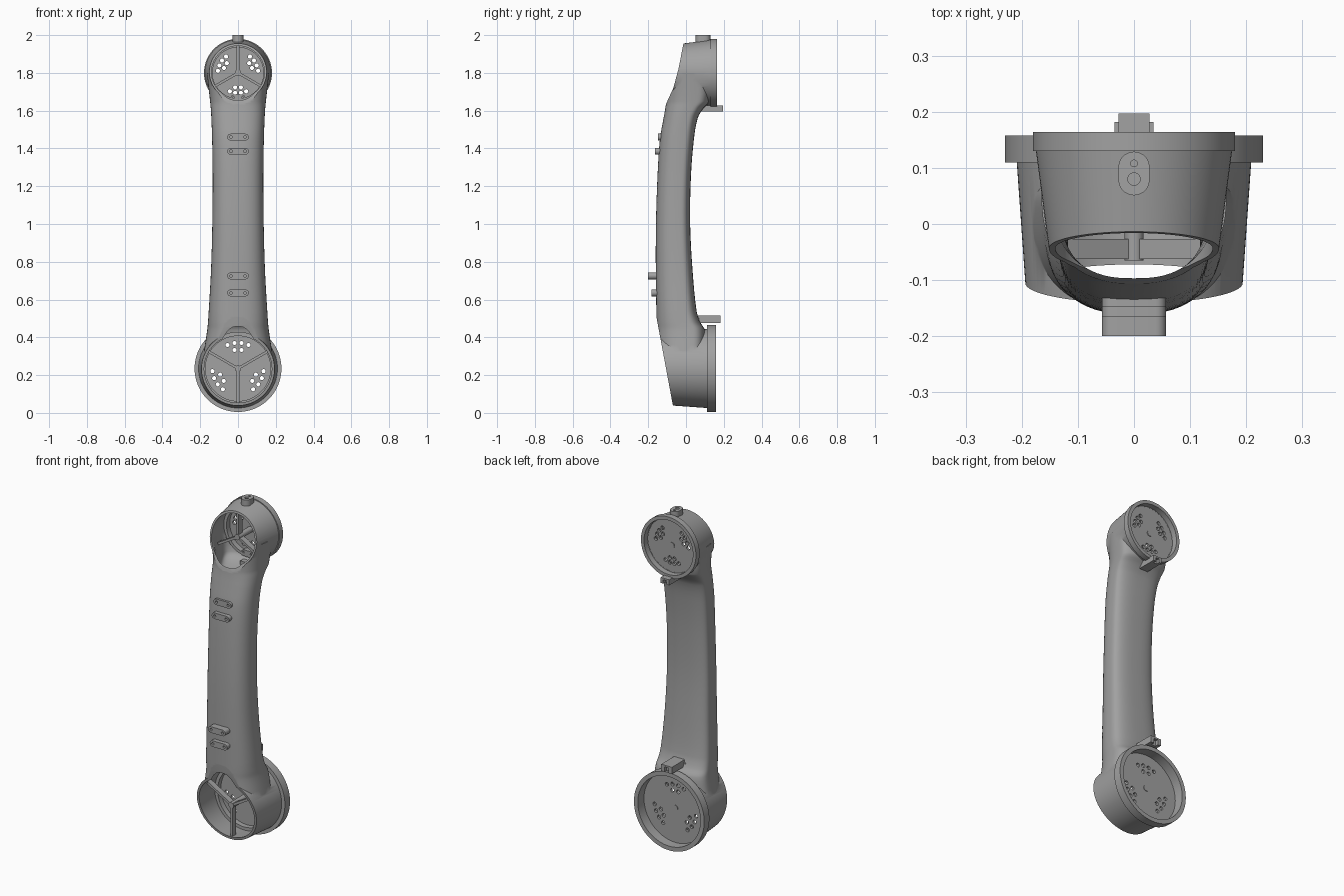
import bpy, bmesh, math
from mathutils import Matrix

if "Cube" in bpy.data.objects:
    bpy.data.objects.remove(bpy.data.objects["Cube"])

grey = bpy.data.materials.new("satin_grey")
grey.use_nodes = True
GREY = (0.36, 0.36, 0.36, 1)
grey.diffuse_color = GREY
grey.node_tree.nodes["Principled BSDF"].inputs["Base Color"].default_value = GREY


def make(name, bm):
    bmesh.ops.recalc_face_normals(bm, faces=bm.faces)
    mesh = bpy.data.meshes.new(name)
    bm.to_mesh(mesh)
    bm.free()
    mesh.materials.append(grey)
    obj = bpy.data.objects.new(name, mesh)
    bpy.context.collection.objects.link(obj)
    return obj


def cone_y(name, z, y_front, y_back, r_front, r_back, x=0, sides=96):
    """Cylinder or cone lying along y."""
    bm = bmesh.new()
    place = Matrix.Translation((x, (y_front + y_back) / 2, z)) @ Matrix.Rotation(math.pi / 2, 4, "X")
    bmesh.ops.create_cone(bm, cap_ends=True, segments=sides, radius1=r_back,
                          radius2=r_front, depth=y_back - y_front, matrix=place)
    return make(name, bm)


def box(name, lo, hi, turn=None):
    bm = bmesh.new()
    bmesh.ops.create_cube(bm, size=1)
    for v in bm.verts:
        v.co = [a + (c + 0.5) * (b - a) for a, b, c in zip(lo, hi, v.co)]
    if turn:
        bm.transform(turn)
    return make(name, bm)


def prism(name, points, depth, matrix):
    bm = bmesh.new()
    face = bm.faces.new([bm.verts.new((a, b, 0)) for a, b in points])
    new = bmesh.ops.extrude_face_region(bm, geom=[face])["geom"]
    bmesh.ops.translate(bm, vec=(0, 0, depth), verts=[g for g in new if isinstance(g, bmesh.types.BMVert)])
    bm.transform(matrix)
    return make(name, bm)


def stadium(half, r, n=10):
    """Slot outline, long along its first axis."""
    pts = []
    for side in (1, -1):
        for i in range(n + 1):
            a = math.pi * (i / n - 0.5)
            pts.append((side * (half - r + r * math.cos(a)), side * r * math.sin(a)))
    return pts


def combine(obj, other, how):
    mod = obj.modifiers.new(how, "BOOLEAN")
    mod.operation, mod.object, mod.solver = how, other, "EXACT"
    graph = bpy.context.evaluated_depsgraph_get()
    graph.update()
    mesh = bpy.data.meshes.new_from_object(obj.evaluated_get(graph))
    obj.modifiers.clear()
    obj.data = mesh
    bpy.data.objects.remove(other)


# Arm sections: height, half width, front y, back y
ARM = [(0.235, 0.195, -0.155, 0.105), (0.36, 0.175, -0.155, 0.105), (0.44, 0.163, -0.155, 0.10),
       (0.48, 0.159, -0.156, 0.075), (0.54, 0.155, -0.157, 0.056), (0.75, 0.143, -0.16, 0.035),
       (1.0, 0.136, -0.159, 0.022), (1.25, 0.134, -0.151, 0.026), (1.45, 0.137, -0.138, 0.042),
       (1.56, 0.141, -0.119, 0.062), (1.61, 0.144, -0.11, 0.09), (1.65, 0.148, -0.105, 0.125),
       (1.8, 0.165, -0.10, 0.13)]


def smooth_rows(rows, steps=4):
    out = []
    for i in range(len(rows) - 1):
        b, c = rows[i], rows[i + 1]
        a, d = rows[max(i - 1, 0)], rows[min(i + 2, len(rows) - 1)]
        for s in range(steps):
            t = s / steps
            row = [b[0] + (c[0] - b[0]) * t]
            for k in (1, 2, 3):
                m0 = (c[k] - a[k]) / (c[0] - a[0]) * (c[0] - b[0])
                m1 = (d[k] - b[k]) / (d[0] - b[0]) * (c[0] - b[0])
                row.append((2*t**3 - 3*t**2 + 1) * b[k] + (t**3 - 2*t**2 + t) * m0
                           + (3*t**2 - 2*t**3) * c[k] + (t**3 - t**2) * m1)
            out.append(row)
    return out + [list(rows[-1])]


def loft(name, side=0.0, front=0.0, n=64):
    """Rounded arm, shrunk by the given wall thicknesses."""
    bm = bmesh.new()
    rings = []
    for z, w, yf, yb in smooth_rows(ARM):
        w, yf, yb = w - side, yf + front, yb - side
        mid = yf * 0.3 + yb * 0.7
        ring = []
        for i in range(n):
            a = 2 * math.pi * i / n
            c, s = math.cos(a), math.sin(a)
            e = 2 / 2.7
            x = w * math.copysign(abs(c) ** e, c)
            y = mid + ((yb - mid) if s > 0 else (mid - yf)) * math.copysign(abs(s) ** e, s)
            ring.append(bm.verts.new((x, y, z)))
        rings.append(ring)
    for lo, hi in zip(rings, rings[1:]):
        for i in range(n):
            j = (i + 1) % n
            bm.faces.new((lo[i], lo[j], hi[j], hi[i]))
    bm.faces.new(rings[0])
    bm.faces.new(rings[-1])
    return make(name, bm)


LOW, HIGH = 0.235, 1.8
# Hollow body: arm joined to two hubs, trimmed by sloping fronts
body = loft("arm_body")
combine(body, cone_y("low_hub", LOW, -0.2, 0.125, 0.187, 0.21), "UNION")
combine(body, cone_y("high_hub", HIGH, -0.2, 0.14, 0.131, 0.176), "UNION")
trim = [(-0.062, 0), (-0.157, 0.51), (-0.3, 0.52), (-0.3, 1.62), (-0.106, 1.635), (-0.067, 1.72),
        (-0.04, 1.82), (-0.005, 2), (0.3, 2), (0.3, 0)]
to_side = Matrix(((0, 0, 1, -0.5), (1, 0, 0, 0), (0, 1, 0, 0), (0, 0, 0, 1)))
combine(body, prism("trim", trim, 1, to_side), "INTERSECT")
combine(body, cone_y("low_flange", LOW, 0.11, 0.158, 0.23, 0.23), "UNION")
combine(body, cone_y("high_flange", HIGH, 0.13, 0.164, 0.18, 0.18), "UNION")
combine(body, loft("arm_cavity", 0.016, 0.008), "DIFFERENCE")
combine(body, cone_y("low_cavity", LOW, -0.3, 0.12, 0.165, 0.195), "DIFFERENCE")
combine(body, cone_y("high_cavity", HIGH, -0.3, 0.135, 0.115, 0.158), "DIFFERENCE")
combine(body, cone_y("low_recess", LOW, 0.1, 0.3, 0.205, 0.205), "DIFFERENCE")
combine(body, cone_y("high_recess", HIGH, 0.13, 0.3, 0.16, 0.16), "DIFFERENCE")


# Perforated plate, inner ring, spokes and centre post of each hub
def hub_inside(label, z, y, r, spoke_front, spoke_len, first):
    plate = cone_y(label + "_plate", z, y - 0.014, y, r, r)
    for k in range(3):
        for ring, offsets in ((0.68, (-24, -8, 8, 24)), (0.5, (-11, 11))):
            for off in offsets:
                a = math.radians(first + 180 + 120 * k + off)
                combine(plate, cone_y("hole", z + ring * r * math.sin(a), y - 0.1, y + 0.1, 0.011, 0.011,
                                      ring * r * math.cos(a), 16), "DIFFERENCE")
        turn = Matrix.Translation((0, 0, z)) @ Matrix.Rotation(-math.radians(first + 120 * k), 4, "Y")
        box(f"{label}_spoke_{k + 1}", (0, spoke_front, -0.007), (spoke_len, spoke_front + 0.035, 0.007), turn)
    cone_y(label + "_post", z, spoke_front - 0.003, y + 0.004, 0.017, 0.017, 0, 32)
    ring = cone_y(label + "_inner_ring", z, y - 0.045, y - 0.01, r * 0.97, r * 0.97)
    combine(ring, cone_y("ring_bore", z, -0.2, 0.3, r * 0.86, r * 0.86), "DIFFERENCE")


hub_inside("low", LOW, 0.1, 0.2, -0.062, 0.185, 270)
hub_inside("high", HIGH, 0.13, 0.157, -0.005, 0.148, 90)


# Slotted lugs along the front, and inside each opening
def lug(name, z, y_front, y_back, half):
    face = Matrix.Translation((0, y_back, z)) @ Matrix.Rotation(math.pi / 2, 4, "X")
    obj = prism(name, stadium(half, 0.018), y_back - y_front, face)
    for side in (-1, 1):
        combine(obj, cone_y("pin_hole", z, y_front - 0.02, y_front + 0.02, 0.007, 0.007,
                            side * half * 0.65, 16), "DIFFERENCE")


for i, (z, y) in enumerate([(0.635, -0.183), (0.725, -0.2), (1.385, -0.165), (1.46, -0.147)]):
    lug(f"front_lug_{i + 1}", z, y, -0.11, 0.057)
lug("low_inner_lug", 0.485, 0.02, 0.07, 0.05)
lug("high_inner_lug", 1.667, 0.085, 0.12, 0.038)

# Clip on top of the upper hub, with two dimples
clip = prism("top_clip", stadium(0.039, 0.028), 0.04,
             Matrix.Translation((0, 0.09, 1.96)) @ Matrix.Rotation(math.pi / 2, 4, "Z"))
for y, r in ((0.08, 0.011), (0.108, 0.006)):
    bm = bmesh.new()
    bmesh.ops.create_cone(bm, cap_ends=True, segments=20, radius1=r, radius2=r, depth=0.03,
                          matrix=Matrix.Translation((0, y, 2)))
    combine(clip, make("dimple", bm), "DIFFERENCE")

# Notched clips on the back, beside each hub
for name, z0, z1, y0, y1, w in (("low_back_clip", 0.475, 0.515, 0.05, 0.182, 0.035),
                                ("high_back_clip", 1.595, 1.628, 0.06, 0.197, 0.028)):
    tab = box(name, (-w, y0, z0), (w, y1, z1))
    combine(tab, box("notch", (-w * 0.4, y1 - 0.02, z0 - 0.01), (w * 0.4, y1 + 0.02, z1 - 0.01)), "DIFFERENCE")

# Smooth the curved surfaces, keep edges crisp
bpy.ops.object.select_all(action="DESELECT")
for obj in bpy.context.collection.objects:
    if obj.type == "MESH":
        obj.select_set(True)
        bpy.context.view_layer.objects.active = obj
bpy.ops.object.shade_smooth_by_angle(angle=math.radians(32))
